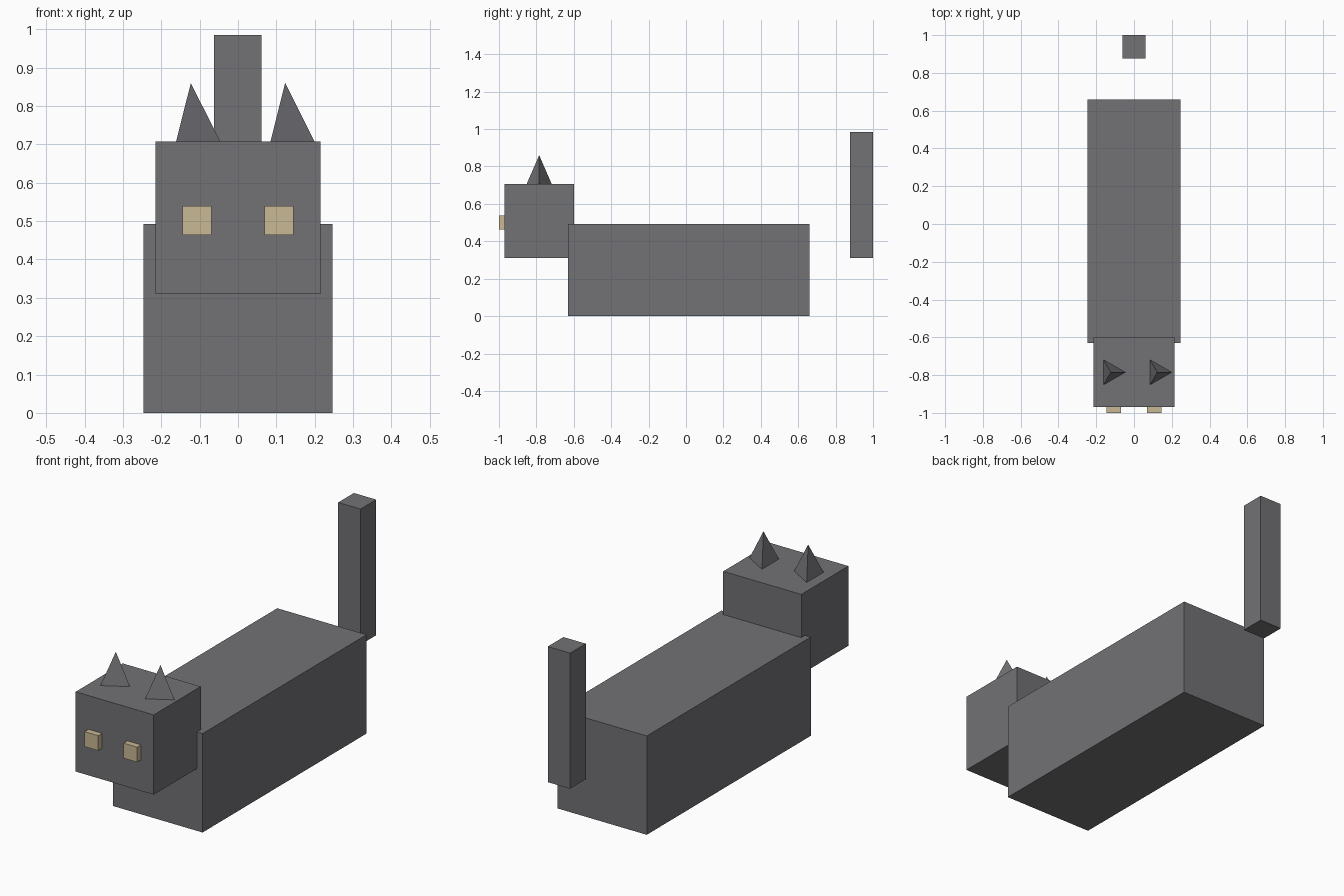
import bpy
import math

cube = bpy.data.objects.get("Cube")
if cube:
    bpy.data.objects.remove(cube, do_unlink=True)


def make_material(name, colour):
    mat = bpy.data.materials.new(name)
    mat.use_nodes = True
    mat.diffuse_color = colour
    mat.node_tree.nodes["Principled BSDF"].inputs["Base Color"].default_value = colour
    return mat


grey = make_material("grey fur", (0.168, 0.168, 0.182, 1))
tan = make_material("tan eye", (0.58, 0.485, 0.30, 1))


def finish(name, mat):
    obj = bpy.context.object
    obj.name = obj.data.name = name
    obj.data.materials.append(mat)
    return obj


def box(name, low, high, mat):
    """Axis-aligned block between two corners."""
    centre = [(a + b) / 2 for a, b in zip(low, high)]
    bpy.ops.mesh.primitive_cube_add(size=1, location=centre)
    obj = finish(name, mat)
    for v in obj.data.vertices:
        v.co = [c * (b - a) for c, a, b in zip(v.co, low, high)]
    return obj


def ear(name, x):
    """Three-sided spike with one base corner pointing to +x."""
    bottom, top = 0.707, 0.86
    bpy.ops.mesh.primitive_cone_add(vertices=3, radius1=0.077, radius2=0,
                                    depth=top - bottom,
                                    location=(x, -0.785, (bottom + top) / 2))
    obj = finish(name, mat=grey)
    # Turn the first base corner towards +x
    corner = min(obj.data.vertices, key=lambda v: (round(v.co.z, 3), v.index)).co
    obj.rotation_euler.z = -math.atan2(corner.y, corner.x)


# Body, head and floating tail
box("body", (-0.246, -0.63, 0), (0.246, 0.66, 0.492), grey)
box("head", (-0.215, -0.97, 0.31), (0.215, -0.6, 0.707), grey)
box("tail", (-0.062, 0.877, 0.31), (0.061, 1, 0.985), grey)

# Paired ears and eyes
for side, s in (("left", 1), ("right", -1)):
    ear(side + "_ear", s * 0.123)
    x = s * 0.107
    box(side + "_eye", (x - 0.0375, -1, 0.464), (x + 0.0375, -0.96, 0.539), tan)
